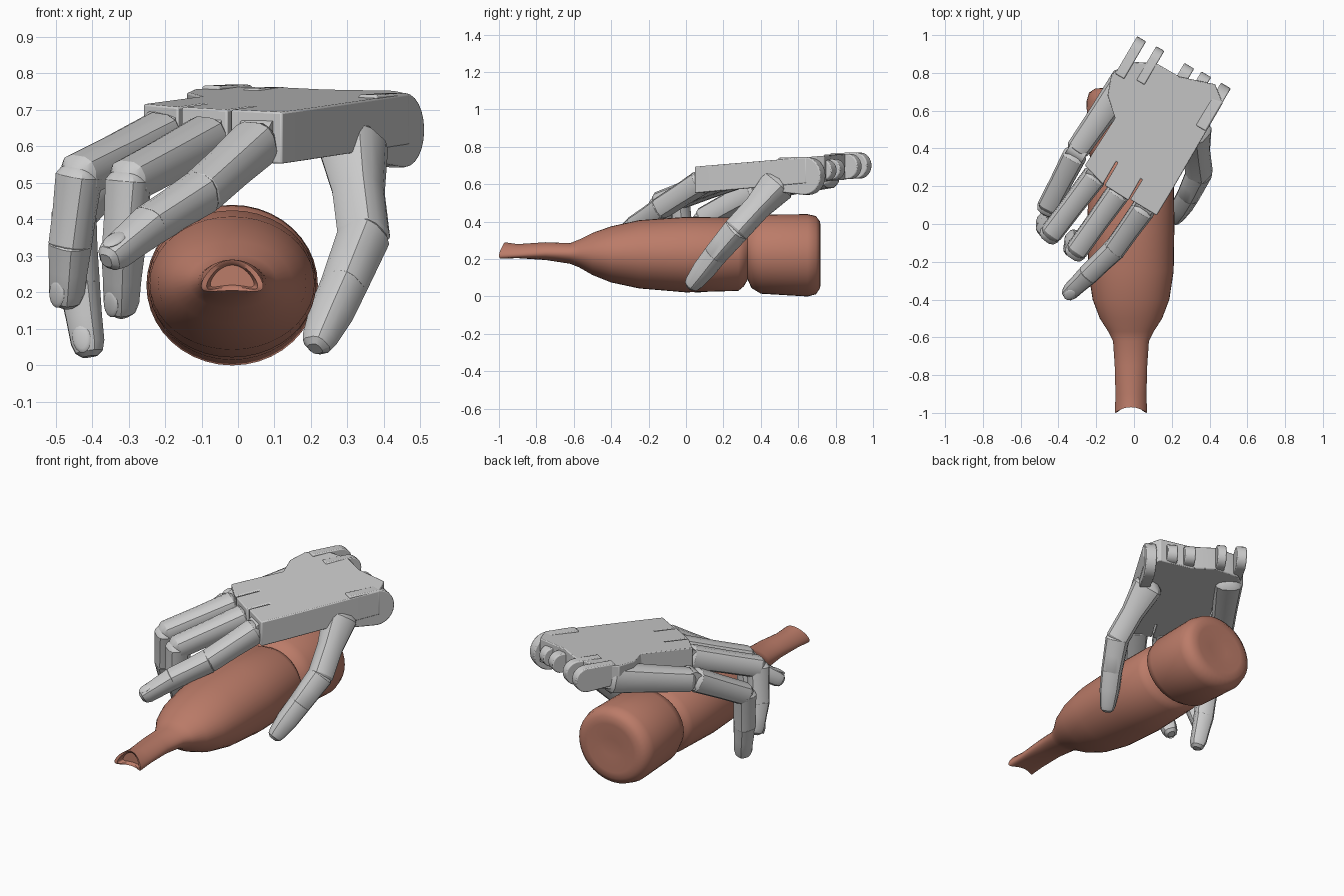
import bpy, bmesh, math
from mathutils import Vector, Matrix

if "Cube" in bpy.data.objects:
    bpy.data.objects.remove(bpy.data.objects["Cube"])


def finish(name, bm, bevel=0, angle=35, mat=None):
    bmesh.ops.recalc_face_normals(bm, faces=bm.faces)
    me = bpy.data.meshes.new(name)
    bm.to_mesh(me)
    bm.free()
    ob = bpy.data.objects.new(name, me)
    bpy.context.collection.objects.link(ob)
    if mat:
        me.materials.append(mat)
    bpy.ops.object.select_all(action='DESELECT')
    ob.select_set(True)
    bpy.context.view_layer.objects.active = ob
    bpy.ops.object.shade_smooth_by_angle(angle=math.radians(angle))
    if bevel:
        m = ob.modifiers.new("bevel", 'BEVEL')
        m.width, m.segments = bevel, 2
        m.limit_method = 'ANGLE'
    return ob


def loft(rings):
    bm = bmesh.new()
    vs = [[bm.verts.new(p) for p in r] for r in rings]
    n = len(vs[0])
    for a, b in zip(vs, vs[1:]):
        for i in range(n):
            bm.faces.new((a[i], a[(i + 1) % n], b[(i + 1) % n], b[i]))
    bm.faces.new(vs[0])
    bm.faces.new(vs[-1])
    return bm


def frame(a, b, hint):
    t = (b - a).normalized()
    n = (hint - t * hint.dot(t)).normalized()
    return t, n, t.cross(n)


def phalanx(name, a, b, ra, rb, hint, tip=False, waist=0.97):
    """Rounded-square tube from a to b with domed ends."""
    a, b = Vector(a), Vector(b)
    t, n, s = frame(a, b, hint)
    L = (b - a).length
    st = [(-.5 * ra, .5 * ra), (-.3 * ra, .82 * ra), (0, ra),
          (.5 * L, (ra + rb) / 2 * waist), (L - (.3 * rb if tip else 0), rb),
          (L + .3 * rb, .82 * rb), (L + .6 * rb, .45 * rb)]
    rings = []
    for d, r in st:
        ring = []
        for i in range(12):
            q = 2 * math.pi * (i + .5) / 12
            c, e = math.cos(q), math.sin(q)
            c = math.copysign(abs(c) ** .7, c)
            e = math.copysign(abs(e) ** .7, e)
            ring.append(a + t * d + s * (r * c) + n * (r * e))
        rings.append(ring)
    finish(name, loft(rings), angle=28)


# Bottle: rings of y, half width, top z, bottom z, sag of the squashed neck
clay = bpy.data.materials.new("bottle_clay")
clay.diffuse_color = (0.5, 0.2, 0.14, 1)
clay.use_nodes = True
clay.node_tree.nodes["Principled BSDF"].inputs["Base Color"].default_value = clay.diffuse_color
profile = [(-.955, .06, .275, .22, .025), (-.965, .07, .28, .215, .03), (-.97, .085, .29, .205, .03),
           (-.9, .082, .28, .205, .02), (-.75, .086, .29, .195, .01), (-.62, .095, .285, .175, 0),
           (-.57, .12, .305, .155, 0), (-.5, .165, .34, .115, 0), (-.4, .203, .375, .075, 0),
           (-.25, .226, .408, .043, 0), (0, .230, .425, .022, 0), (.28, .226, .422, .03, 0),
           (.31, .21, .41, .055, 0), (.33, .185, .40, .09, 0), (.35, .215, .42, .045, 0),
           (.4, .230, .438, .015, 0), (.65, .235, .44, 0, 0), (.695, .222, .43, .012, 0),
           (.717, .19, .40, .045, 0), (.72, .15, .36, .08, 0), (.71, .06, .27, .17, 0)]
rings = []
for k, (y, rx, zt, zb, sag) in enumerate(profile):
    ring = []
    for i in range(40):
        q = 2 * math.pi * i / 40
        c, e = math.cos(q), math.sin(q)
        flare = .03 * c * c if k in (1, 2) else 0
        ring.append((-.016 + rx * c, y - flare, (zt + zb) / 2 + (zt - zb) / 2 * e - sag * c * c))
    rings.append(ring)
finish("bottle", loft(rings), angle=50, mat=clay)

# Palm plate with slots between the knuckles
outline = [(.12, .045), (.19, .16), (.47, .64), (.43, .74), (.24, .78), (.12, .85), (-.03, .86),
           (-.12, .79), (-.14, .68), (-.10, .56), (-.26, .31), (-.165, .21), (-.095, .33),
           (-.085, .325), (-.155, .205), (-.03, .125), (.035, .24), (.045, .235), (-.02, .13)]
bm = bmesh.new()
top = [bm.verts.new((x, y, .69 + .085 * y)) for x, y in outline]
bot = [bm.verts.new((x, y, .548 + .09 * y)) for x, y in outline]
bm.faces.new(top)
bm.faces.new(bot[::-1])
for i in range(len(top)):
    j = (i + 1) % len(top)
    bm.faces.new((top[i], bot[i], bot[j], top[j]))
finish("palm", bm, bevel=.012)

# Wrist prongs: rounded tabs lying along the hand axis
axis = Vector((.507, .862, 0))
across = Vector((.862, -.507, 0))


def prong(name, x, y, z, r, width, length):
    c = Vector((x, y, z))
    pts = [(-length, -r * .85)]
    pts += [(r * math.cos(a), r * math.sin(a))
            for a in [math.pi * (k / 12 - .5) for k in range(13)]]
    pts += [(-length, r * .95)]
    sides = [[c + axis * u + Vector((0, 0, v)) + across * (w * width / 2) for u, v in pts]
             for w in (-1, 1)]
    finish(name, loft(sides), bevel=.006)


prong("wrist_prong_outer", .005, .92, .70, .07, .055, .16)
prong("wrist_prong_middle", .105, .87, .695, .068, .05, .14)
prong("wrist_tab_a", .265, .79, .68, .055, .06, .1)
prong("wrist_tab_b", .355, .745, .675, .055, .06, .1)
prong("wrist_prong_inner", .435, .645, .645, .102, .06, .16)

# Fingers: joints and radii from knuckle to tip
up = Vector((-.4, -.7, .6)).normalized()
fingers = {
    "index": [(.05, .08, .61), (-.10, -.13, .475), (-.24, -.265, .385), (-.345, -.365, .30)],
    "middle": [(-.085, .165, .62), (-.30, -.135, .505), (-.315, -.13, .31), (-.32, -.07, .16)],
    "ring": [(-.21, .25, .63), (-.435, -.045, .52), (-.46, -.02, .33), (-.47, .025, .185)],
    "little": [(-.315, .36, .565), (-.45, .10, .42), (-.435, .08, .22), (-.41, .06, .05)],
}
radii = [.065, .059, .054, .044]
for f, p in fingers.items():
    for i in range(3):
        phalanx(f"{f}_segment_{i + 1}", p[i], p[i + 1], radii[i], radii[i + 1], up, tip=i == 2)
    # Knuckle hinge pin
    bm = bmesh.new()
    bmesh.ops.create_cone(bm, cap_ends=True, segments=20, radius1=.052, radius2=.052, depth=.1)
    rot = across.to_track_quat('Z', 'Y').to_matrix().to_4x4()
    c = Vector(p[0]) + axis * .03 + Vector((0, 0, .015))
    bmesh.ops.transform(bm, matrix=Matrix.Translation(c) @ rot, verts=bm.verts)
    finish(f"{f}_knuckle", bm)
    # Fingernail
    a, b = Vector(p[2]), Vector(p[3])
    t, n, s = frame(a, b, up)
    c = a.lerp(b, .87) + n * .041
    m = Matrix((s, t, n)).transposed().to_4x4()
    bm = bmesh.new()
    bmesh.ops.create_uvsphere(bm, u_segments=16, v_segments=8, radius=1)
    bmesh.ops.transform(bm, matrix=Matrix.Translation(c) @ m @ Matrix.Diagonal((.027, .04, .008, 1)),
                        verts=bm.verts)
    finish(f"{f}_nail", bm)

# Outer palm segment carrying the little finger
phalanx("little_palm_segment", (-.045, .76, .66), (-.295, .40, .575), .082, .064, Vector((0, 0, 1)))

# Thumb
side = Vector((.8, -.4, .4))
thumb = [(.315, .49, .595), (.345, .27, .355), (.29, .155, .22), (.22, .035, .065)]
for i, (ra, rb, waist) in enumerate([(.088, .066, .86), (.066, .058, 1), (.058, .044, 1.08)]):
    phalanx(f"thumb_segment_{i + 1}", thumb[i], thumb[i + 1], ra, rb, side, tip=i == 2, waist=waist)
